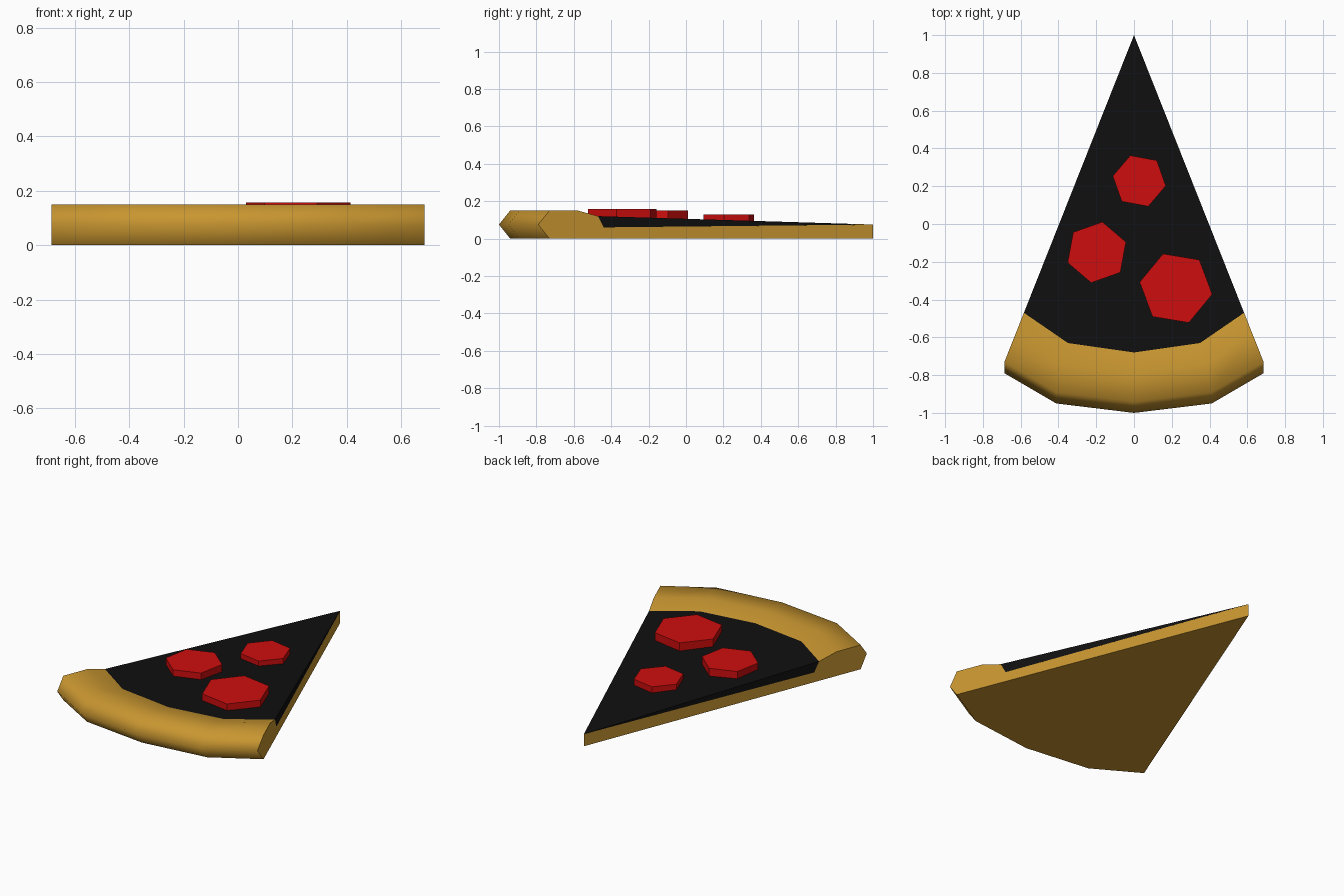
import bpy, bmesh, math
from mathutils import Matrix

if "Cube" in bpy.data.objects:
    bpy.data.objects.remove(bpy.data.objects["Cube"])


def material(name, rgb):
    m = bpy.data.materials.new(name)
    m.diffuse_color = (*rgb, 1)
    m.use_nodes = True
    m.node_tree.nodes["Principled BSDF"].inputs["Base Color"].default_value = m.diffuse_color
    return m


CRUST = material("golden crust", (0.58, 0.305, 0.03))
BLACK = material("black topping", (0.005, 0.005, 0.005))
RED = material("pepperoni red", (0.62, 0.004, 0.004))

# Arc stations across the slice: (share of half width, y offset from slice edge)
STATIONS = [(-1, 0), (-0.6, -0.16), (0, -0.21), (0.6, -0.16), (1, 0)]
SLOPE = 0.686 / 1.73          # half width per unit distance from the tip


def add_object(name, bm, mat):
    mesh = bpy.data.meshes.new(name)
    bm.to_mesh(mesh)
    bm.free()
    mesh.materials.append(mat)
    ob = bpy.data.objects.new(name, mesh)
    bpy.context.collection.objects.link(ob)
    return ob


def loft_slice(name, profile, mat, smooth_strips=()):
    """Sweep a side profile of (y, z) across the stations; y = 1 is the shared tip."""
    bm = bmesh.new()
    rows = []
    for share, dy in STATIONS:
        row = []
        for y, z in profile:
            half = min(SLOPE * (1 - y), 0.686)
            row.append(bm.verts.new((share * half, y + (dy if y < 1 else 0), z)))
        rows.append(row)
    n = len(profile)
    for a, b in zip(rows, rows[1:]):
        for i in range(n):
            j = (i + 1) % n
            if profile[i][0] == 1 and profile[j][0] == 1:
                continue
            f = bm.faces.new((a[i], a[j], b[j], b[i]))
            f.smooth = i in smooth_strips
    bm.faces.new(rows[0])
    bm.faces.new(rows[-1])
    bmesh.ops.remove_doubles(bm, verts=bm.verts, dist=1e-5)
    bmesh.ops.recalc_face_normals(bm, faces=bm.faces)
    return add_object(name, bm, mat)


# Dough base with rounded raised crust
loft_slice("dough_and_crust",
           [(1, 0), (-0.73, 0), (-0.79, 0.075), (-0.73, 0.15), (-0.58, 0.15),
            (-0.47, 0.12), (-0.44, 0.06), (1, 0.075)],
           CRUST, smooth_strips=(1, 2, 3, 4))

# Topping layer, a thin wedge fading out at the tip
loft_slice("topping_layer", [(1, 0.0752), (-0.44, 0.06), (-0.47, 0.12)], BLACK)

# Six-sided pepperoni discs: x, y, radius, turn, top height
for k, (x, y, r, turn, top) in enumerate([
        (0.028, 0.228, 0.143, -10.5, 0.13),
        (-0.197, -0.15, 0.164, 19.5, 0.15),
        (0.222, -0.34, 0.195, -9.5, 0.157)]):
    depth = 0.05
    bm = bmesh.new()
    place = (Matrix.Translation((x, y, top - depth / 2))
             @ Matrix.Rotation(math.radians(turn), 4, 'Z'))
    # start at +x so that the turn angle points at a corner
    bmesh.ops.create_cone(bm, cap_ends=True, segments=6, radius1=r, radius2=r,
                          depth=depth, matrix=place @ Matrix.Rotation(math.pi / 2, 4, 'Z')
                          @ Matrix.Rotation(-math.pi / 2, 4, 'Z'))
    # align the first corner exactly
    v = bm.verts[:][0].co
    off = math.radians(turn) - math.atan2(v.y - y, v.x - x)
    bmesh.ops.rotate(bm, verts=bm.verts, cent=(x, y, 0), matrix=Matrix.Rotation(off, 3, 'Z'))
    add_object(f"pepperoni_{k + 1}", bm, RED)
